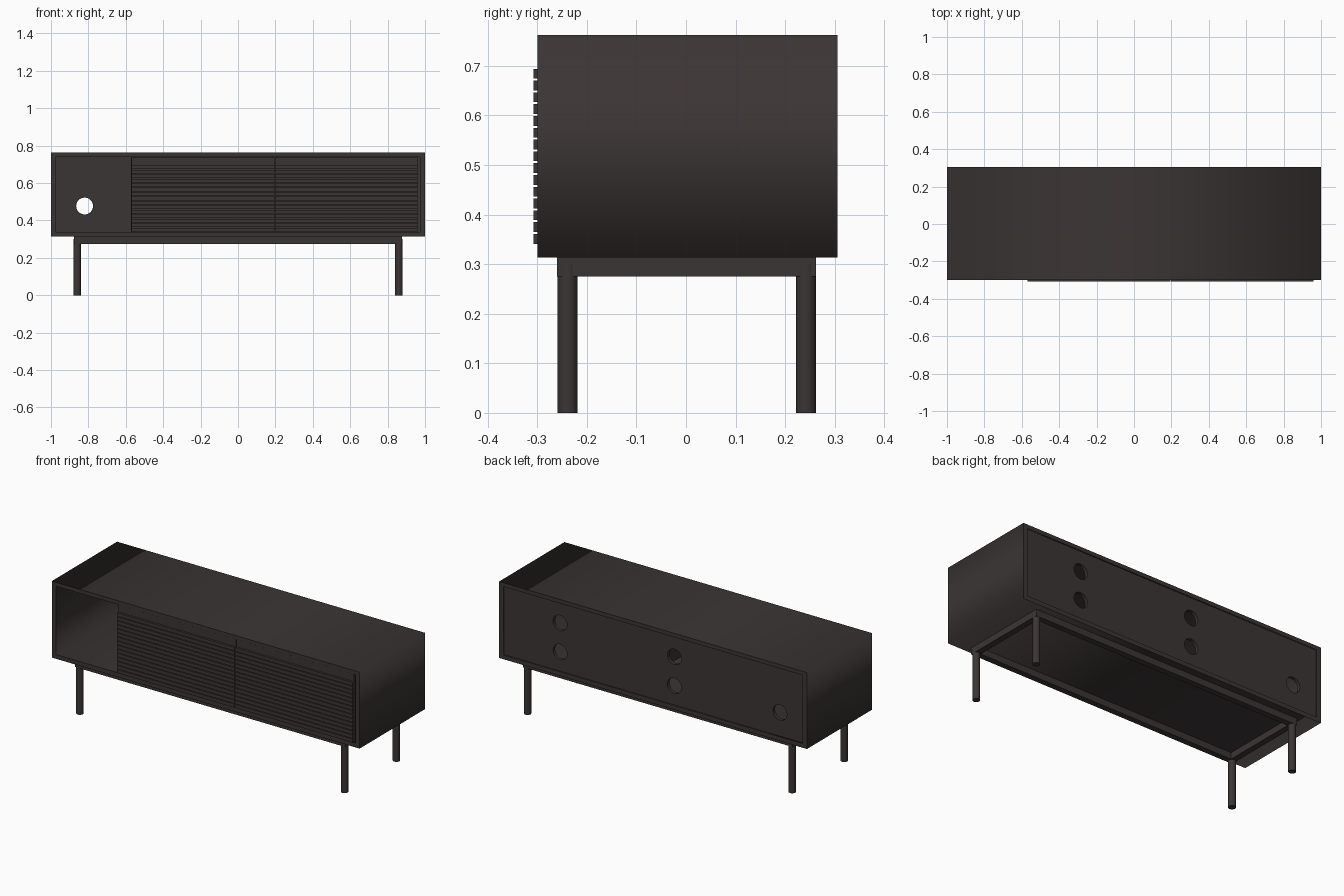
import bpy, math

if "Cube" in bpy.data.objects:
    bpy.data.objects.remove(bpy.data.objects["Cube"])

mat = bpy.data.materials.new("dark_brown_grey")
mat.diffuse_color = (0.044, 0.036, 0.035, 1)
mat.use_nodes = True
mat.node_tree.nodes["Principled BSDF"].inputs["Base Color"].default_value = mat.diffuse_color


def box(name, x0, x1, y0, y1, z0, z1, bevel=0.0):
    bpy.ops.mesh.primitive_cube_add(size=1, location=((x0 + x1) / 2, (y0 + y1) / 2, (z0 + z1) / 2))
    ob = bpy.context.object
    ob.name = name
    ob.scale = (x1 - x0, y1 - y0, z1 - z0)
    bpy.ops.object.transform_apply(location=False, rotation=False, scale=True)
    ob.data.materials.append(mat)
    if bevel:
        m = ob.modifiers.new("soft_edges", 'BEVEL')
        m.width, m.segments = bevel, 2
    return ob


def rect(x0, x1, z0, z1):
    return [(x0, z0), (x1, z0), (x1, z1), (x0, z1)]


def circle(x, z, r, n=32):
    return [(x + r * math.cos(2 * math.pi * i / n), z + r * math.sin(2 * math.pi * i / n)) for i in range(n)]


def plate(name, loops, y0, y1):
    """Flat outline with holes in the x-z plane, extruded along y."""
    cu = bpy.data.curves.new(name, 'CURVE')
    cu.dimensions, cu.fill_mode, cu.extrude = '2D', 'BOTH', (y1 - y0) / 2
    for pts in loops:
        s = cu.splines.new('POLY')
        s.points.add(len(pts) - 1)
        for p, (x, z) in zip(s.points, pts):
            p.co = (x, z, 0, 1)
        s.use_cyclic_u = True
    ob = bpy.data.objects.new(name, cu)
    bpy.context.collection.objects.link(ob)
    ob.rotation_euler.x = math.pi / 2
    ob.location.y = (y0 + y1) / 2
    bpy.ops.object.select_all(action='DESELECT')
    ob.select_set(True)
    bpy.context.view_layer.objects.active = ob
    bpy.ops.object.convert(target='MESH')
    bpy.context.object.data.materials.append(mat)


# Cabinet shell and back panel with cable holes
Z0, Z1 = 0.338, 0.739
plate("cabinet_shell", [rect(-1, 1, 0.313, 0.762), rect(-0.972, 0.972, Z0, Z1)], -0.30, 0.306)
holes = [(-0.82, 0.477), (-0.134, 0.62), (-0.134, 0.45), (0.609, 0.62), (0.609, 0.45)]
plate("back_panel", [rect(-0.972, 0.972, Z0, Z1)] + [circle(x, z, 0.045) for x, z in holes], 0.28, 0.299)

# Inner dividers
box("left_divider", -0.572, -0.55, -0.285, 0.28, Z0, Z1)
box("middle_divider", 0.185, 0.207, -0.27, 0.28, Z0, Z1)

# Two doors with horizontal slats
SLATS, PITCH = 15, 0.0238
for side, x0, x1 in (("left", -0.57, 0.194), ("right", 0.197, 0.96)):
    box(side + "_door", x0, x1, -0.295, -0.275, Z0 + 0.002, Z1 - 0.003)
    for i in range(SLATS):
        z = 0.341 + i * PITCH
        box(f"{side}_door_slat_{i + 1}", x0, x1, -0.308, -0.294, z, z + PITCH - 0.004)

# Base frame rails
ZB, ZT = 0.275, 0.314
box("front_rail", -0.86, 0.86, -0.26, -0.225, ZB, ZT)
box("back_rail", -0.86, 0.86, 0.227, 0.262, ZB, ZT)
for side, s in (("left", -1), ("right", 1)):
    xa, xb = sorted((s * 0.842, s * 0.877))
    box(side + "_rail", xa, xb, -0.26, 0.262, ZB, ZT)
    # Round legs
    for end, y in (("front", -0.239), ("back", 0.242)):
        bpy.ops.mesh.primitive_cylinder_add(vertices=32, radius=0.02, depth=0.3, location=(s * 0.86, y, 0.15))
        leg = bpy.context.object
        leg.name = f"{end}_{side}_leg"
        leg.data.materials.append(mat)
        bpy.ops.object.shade_smooth_by_angle(angle=math.radians(40))
